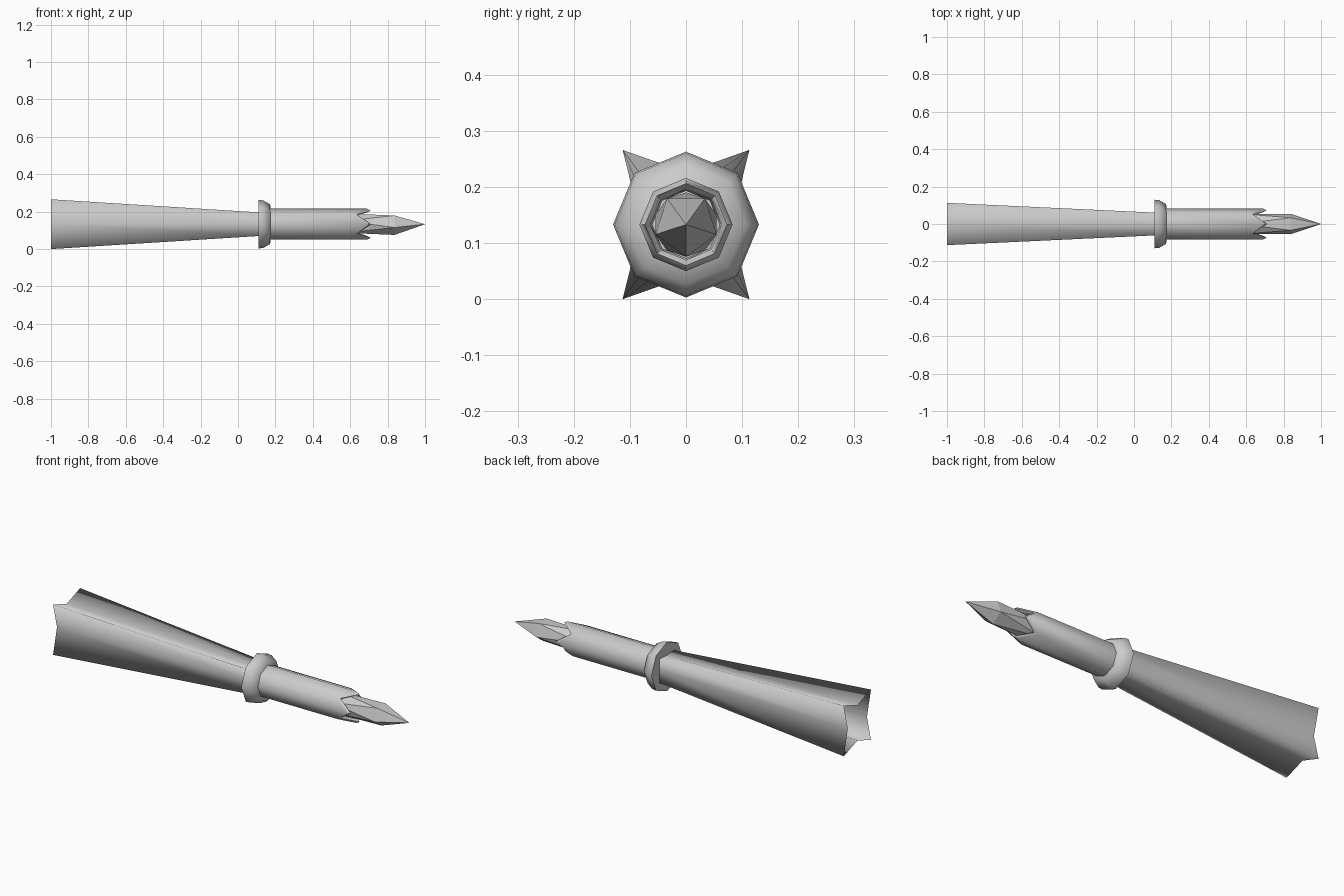
import bpy, bmesh, math
from mathutils import Matrix, Vector

cube = bpy.data.objects.get("Cube")
if cube:
    bpy.data.objects.remove(cube, do_unlink=True)

CENTER_Z = 0.133

grey = bpy.data.materials.new("plain_grey")
grey.use_nodes = True
grey.diffuse_color = (0.6, 0.6, 0.6, 1)
grey.node_tree.nodes["Principled BSDF"].inputs["Base Color"].default_value = (0.6, 0.6, 0.6, 1)


def add_part(name, bm, smooth_angle=None):
    bmesh.ops.recalc_face_normals(bm, faces=bm.faces)
    mesh = bpy.data.meshes.new(name)
    bm.to_mesh(mesh)
    bm.free()
    mesh.materials.append(grey)
    obj = bpy.data.objects.new(name, mesh)
    bpy.context.collection.objects.link(obj)
    if smooth_angle:
        bpy.ops.object.select_all(action='DESELECT')
        obj.select_set(True)
        bpy.context.view_layer.objects.active = obj
        bpy.ops.object.shade_smooth_by_angle(angle=math.radians(smooth_angle))
    return obj


def ring(x, r, notch_x=None):
    """Eight points round the x axis; diagonal points may sit at notch_x."""
    points = []
    for k in range(8):
        a = k * math.pi / 4
        px = notch_x if notch_x is not None and k % 2 else x
        points.append(Vector((px, r * math.cos(a), CENTER_Z + r * math.sin(a))))
    return points


def star(x, tip_y, tip_z, valley_y, valley_z):
    """Four-pointed section: diagonal tips, valleys on the axes."""
    points = []
    for k in range(8):
        c, s = math.cos(k * math.pi / 4), math.sin(k * math.pi / 4)
        if k % 2:
            y, z = math.copysign(tip_y, c), math.copysign(tip_z, s)
        else:
            y, z = valley_y * c, valley_z * s
        points.append(Vector((x, y, CENTER_Z + z)))
    return points


def loft(sections, closed=False):
    bm = bmesh.new()
    loops = [[bm.verts.new(p) for p in s] for s in sections]
    pairs = list(zip(loops, loops[1:]))
    if closed:
        pairs.append((loops[-1], loops[0]))
    for a, b in pairs:
        for i in range(8):
            j = (i + 1) % 8
            bm.faces.new((a[i], a[j], b[j], b[i]))
    return bm


# Flared shaft, open at its wide end
add_part("flared_shaft", loft([
    star(-1.0, 0.113, 0.133, 0.08, 0.093),
    star(0.13, 0.06, 0.062, 0.056, 0.056)]), 180)

# Collar between shaft and sleeve
add_part("collar", loft([
    ring(0.115, 0.05), ring(0.11, 0.13), ring(0.135, 0.127),
    ring(0.172, 0.106), ring(0.176, 0.05)], closed=True), 60)

# Sleeve with four pointed prongs and a hollow mouth
add_part("sleeve", loft([
    ring(0.15, 0.083), ring(0.69, 0.083, 0.62),
    ring(0.71, 0.073, 0.635), ring(0.69, 0.063, 0.635),
    ring(0.5, 0.06)]), 60)

# Faceted crystal point
bm = bmesh.new()
bmesh.ops.create_icosphere(bm, subdivisions=1, radius=1)
bm.transform(Matrix.Translation((0.705, 0, CENTER_Z))
             @ Matrix.Rotation(math.pi / 2, 4, 'Y')
             @ Matrix.Diagonal((0.064, 0.064, 0.295, 1)))
add_part("crystal_point", bm)
